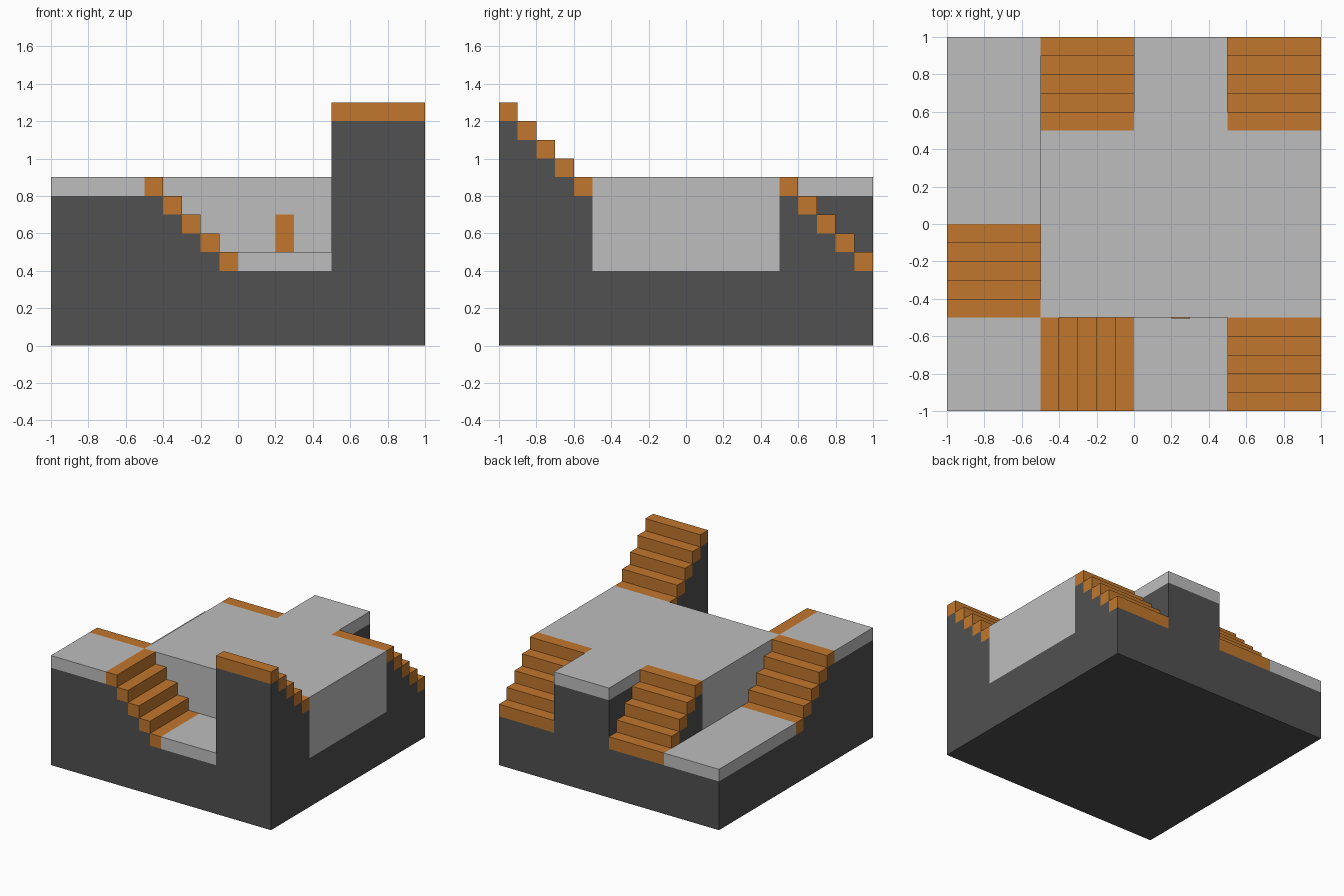
import bpy, bmesh, math
from mathutils import Matrix, Vector

cube = bpy.data.objects.get("Cube")
if cube:
    bpy.data.objects.remove(cube, do_unlink=True)


def material(name, rgb):
    m = bpy.data.materials.new(name)
    m.use_nodes = True
    m.diffuse_color = (*rgb, 1)
    m.node_tree.nodes["Principled BSDF"].inputs["Base Color"].default_value = (*rgb, 1)
    return m


STONE = material("dark stone", (0.082, 0.082, 0.082))
PAVING = material("light paving", (0.515, 0.515, 0.515))
WOOD = material("orange wood", (0.533, 0.184, 0.026))

CELL, STEP, COUNT = 0.5, 0.1, 5   # plan module, step size, steps per flight
GROUND = 0.4                      # top of the foundation


def finish(name, bm, mat):
    bmesh.ops.recalc_face_normals(bm, faces=bm.faces)
    mesh = bpy.data.meshes.new(name)
    bm.to_mesh(mesh)
    bm.free()
    mesh.materials.append(mat)
    ob = bpy.data.objects.new(name, mesh)
    bpy.context.collection.objects.link(ob)
    return ob


def add_box(bm, lo, hi):
    lo, hi = Vector(lo), Vector(hi)
    size = Matrix.Diagonal((*(hi - lo), 1))
    bmesh.ops.create_cube(bm, size=1, matrix=Matrix.Translation((lo + hi) / 2) @ size)


def box(name, lo, hi, mat):
    bm = bmesh.new()
    add_box(bm, lo, hi)
    return finish(name, bm, mat)


def flight(name, x, y, low, turn=0):
    """Flight centred on a cell, descending along +y before turning;
    low is the underside of its lowest tread."""
    h = CELL / 2
    # Stepped support: walk the profile down the stairs, then extrude across
    profile = [(-h, GROUND)]
    for i in range(COUNT):
        z = low + STEP * (COUNT - 1 - i)
        if z > GROUND + 1e-4:
            profile += [(-h + STEP * i, z), (-h + STEP * (i + 1), z)]
    profile.append((profile[-1][0], GROUND))
    bm = bmesh.new()
    face = bm.faces.new([bm.verts.new((-h, py, pz)) for py, pz in profile])
    side = bmesh.ops.extrude_face_region(bm, geom=[face])["geom"]
    bmesh.ops.translate(bm, vec=(CELL, 0, 0),
                        verts=[v for v in side if isinstance(v, bmesh.types.BMVert)])
    support = finish(name + "_support", bm, STONE)
    # Square treads resting on the support
    bm = bmesh.new()
    for i in range(COUNT):
        z = low + STEP * (COUNT - 1 - i)
        add_box(bm, (-h, -h + STEP * i, z), (h, -h + STEP * (i + 1), z + STEP))
    treads = finish(name + "_treads", bm, WOOD)
    for ob in (support, treads):
        ob.location = (x, y, 0)
        ob.rotation_euler.z = turn


# Foundation and main platform
box("foundation", (-1, -1, 0), (1, 1, GROUND), STONE)
box("main_platform", (-0.5, -0.5, GROUND), (1, 0.5, 0.9), PAVING)

# Raised corner and rear blocks with paved tops
for name, x, y in (("front_corner", -1, -1), ("rear_landing", 0, 0.5)):
    box(name + "_block", (x, y, GROUND), (x + CELL, y + CELL, 0.8), STONE)
    box(name + "_paving", (x, y, 0.8), (x + CELL, y + CELL, 0.9), PAVING)

# Low paved terraces
box("front_terrace", (0, -1, GROUND), (0.5, -0.5, 0.5), PAVING)
box("side_terrace", (-1, 0, GROUND), (-0.5, 1, 0.5), PAVING)

# Stair flights
flight("front_stairs", -0.25, -0.75, GROUND, -math.pi / 2)
flight("side_stairs", -0.75, -0.25, GROUND)
flight("rear_right_stairs", -0.25, 0.75, GROUND)
flight("rear_left_stairs", 0.75, 0.75, GROUND)
flight("tower_stairs", 0.75, -0.75, 0.8)

# Door on the platform wall above the front terrace
box("door", (0.2, -0.504, 0.5), (0.3, -0.5, 0.7), WOOD)
